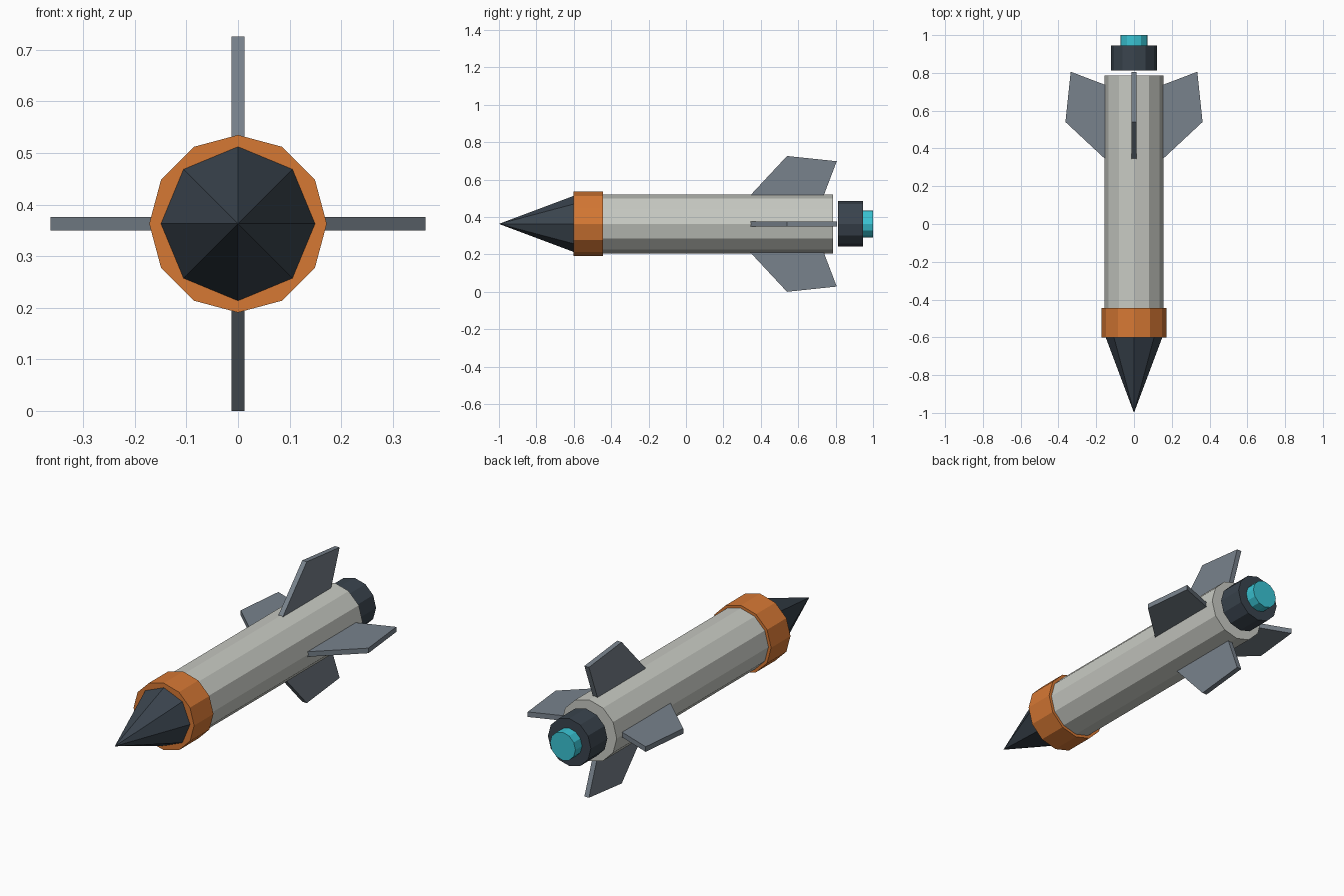
import bpy, bmesh, math
from mathutils import Matrix

cube = bpy.data.objects.get("Cube")
if cube:
    bpy.data.objects.remove(cube)

AXIS_Z = 0.363


def material(name, rgb):
    """Flat material from 0-255 display colour, stored as linear."""
    lin = [((c / 255 + 0.055) / 1.055) ** 2.4 for c in rgb] + [1]
    m = bpy.data.materials.new(name)
    m.use_nodes = True
    m.diffuse_color = lin
    m.node_tree.nodes["Principled BSDF"].inputs["Base Color"].default_value = lin
    return m


hull_grey = material("pale hull grey", (200, 202, 195))
orange = material("band orange", (214, 120, 52))
dark = material("dark slate", (58, 68, 78))
fin_grey = material("fin grey", (120, 130, 140))
cyan = material("exhaust cyan", (58, 196, 212))


def finish(name, bm, mat):
    bmesh.ops.recalc_face_normals(bm, faces=bm.faces)
    mesh = bpy.data.meshes.new(name)
    bm.to_mesh(mesh)
    bm.free()
    mesh.materials.append(mat)
    obj = bpy.data.objects.new(name, mesh)
    obj.location.z = AXIS_Z
    bpy.context.collection.objects.link(obj)
    return obj


def tube(name, sides, y0, y1, r0, r1, mat):
    """Capped faceted cylinder or cone along y, with a corner at the top."""
    bm = bmesh.new()
    bmesh.ops.create_cone(bm, cap_ends=True, segments=sides, radius1=r0,
                          radius2=r1, depth=y1 - y0)
    turn = (Matrix.Translation((0, (y0 + y1) / 2, 0))
            @ Matrix.Rotation(-math.pi / 2, 4, "X"))
    bmesh.ops.transform(bm, matrix=turn, verts=bm.verts)
    bmesh.ops.remove_doubles(bm, verts=bm.verts, dist=1e-5)
    finish(name, bm, mat)


# Fuselage, nose and engine
tube("body", 12, -0.5, 0.786, 0.157, 0.157, hull_grey)
tube("nose_band", 12, -0.602, -0.445, 0.172, 0.172, orange)
tube("nose_cone", 8, -1.0, -0.6, 0.0, 0.15, dark)
tube("nozzle", 12, 0.812, 0.946, 0.122, 0.122, dark)
tube("exhaust", 12, 0.94, 1.0, 0.072, 0.072, cyan)

# Four swept fins around the tail: (y, distance from axis)
FIN = [(0.335, 0.143), (0.54, 0.363), (0.806, 0.335), (0.733, 0.143)]
THICK = 0.026


def fin(name, angle):
    bm = bmesh.new()
    face = bm.faces.new([bm.verts.new((-THICK / 2, y, r)) for y, r in FIN])
    side = bmesh.ops.extrude_face_region(bm, geom=[face])["geom"]
    bmesh.ops.translate(bm, vec=(THICK, 0, 0),
                        verts=[v for v in side if isinstance(v, bmesh.types.BMVert)])
    bmesh.ops.rotate(bm, matrix=Matrix.Rotation(angle, 3, "Y"), verts=bm.verts)
    finish(name, bm, fin_grey)


for i, where in enumerate(("top", "left", "bottom", "right")):
    fin(where + "_fin", i * math.pi / 2)
